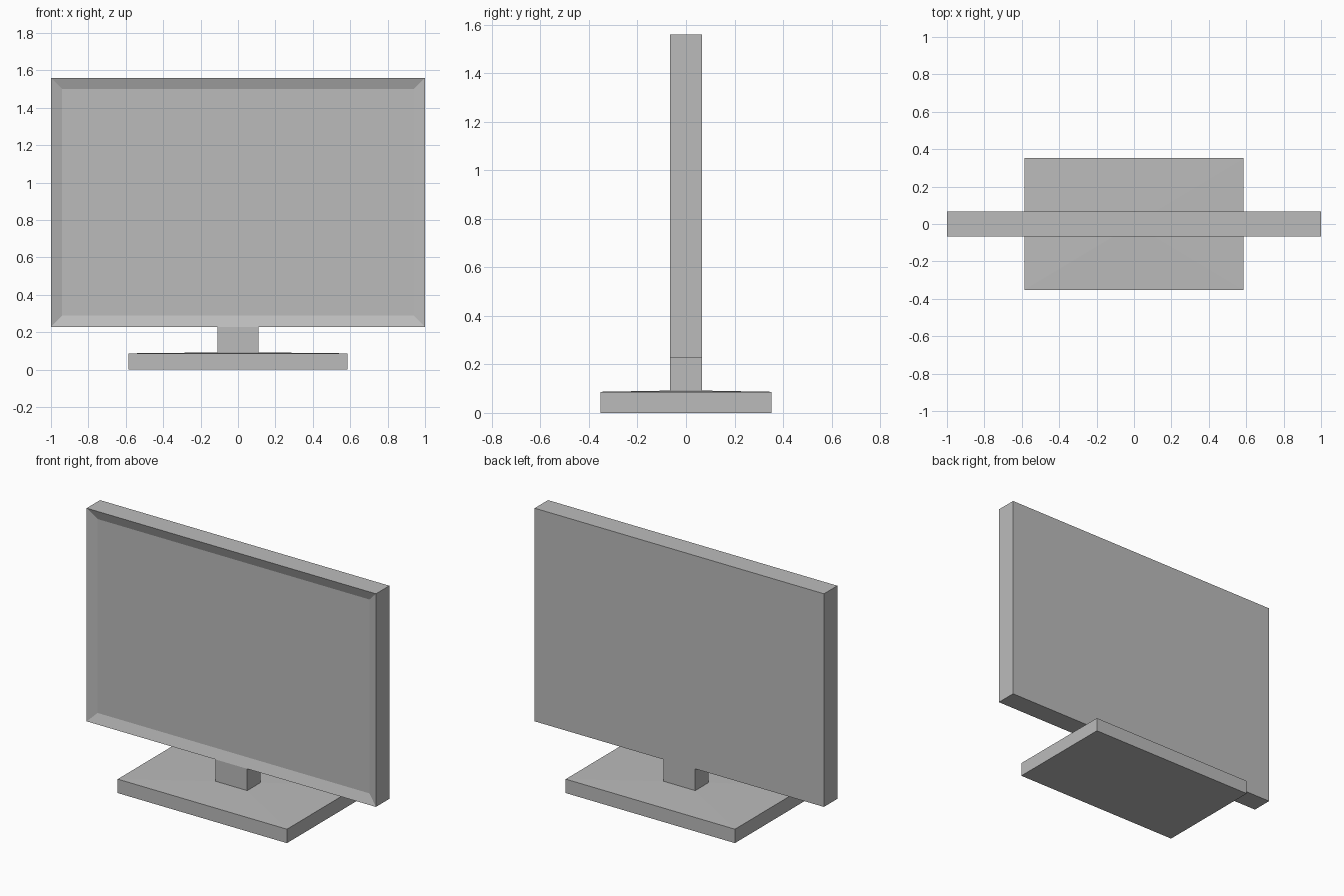
import bpy
import bmesh

cube = bpy.data.objects.get("Cube")
if cube:
    bpy.data.objects.remove(cube, do_unlink=True)

GREY = (0.5, 0.5, 0.5, 1.0)
mat = bpy.data.materials.new("plain grey")
mat.use_nodes = True
mat.diffuse_color = GREY
mat.node_tree.nodes["Principled BSDF"].inputs["Base Color"].default_value = GREY


def box(name, half_x, half_y, z0, z1, inset_dir=None, border=0.0, depth=0.0):
    """Box centred on x and y; optionally inset the face that looks along inset_dir."""
    bm = bmesh.new()
    bmesh.ops.create_cube(bm, size=2)
    for v in bm.verts:
        v.co.x *= half_x
        v.co.y *= half_y
        v.co.z = z1 if v.co.z > 0 else z0
    bm.normal_update()
    if inset_dir:
        face = max(bm.faces, key=lambda f: sum(a * b for a, b in zip(f.normal, inset_dir)))
        bmesh.ops.inset_region(bm, faces=[face], thickness=border, depth=depth)
    mesh = bpy.data.meshes.new(name)
    bm.to_mesh(mesh)
    bm.free()
    mesh.materials.append(mat)
    obj = bpy.data.objects.new(name, mesh)
    bpy.context.collection.objects.link(obj)
    return obj


THICK = 0.066      # half depth shared by panel and neck
NECK = 0.11        # half width of the neck
PANEL_Z = 0.228

# Panel with a shallow sloped frame around the sunken screen
box("screen_panel", 1.0, THICK, PANEL_Z, 1.56, (0, -1, 0), 0.085, -0.022)

# Neck joining panel and base
box("neck", NECK, THICK, 0.08, PANEL_Z)

# Base whose top rises very slightly towards the neck
base = box("base", 0.585, 0.352, 0.0, 0.087, (0, 0, 1), 0.2, 0.005)
for v in base.data.vertices:
    if v.co.z > 0.09:
        v.co.x = NECK if v.co.x > 0 else -NECK
        v.co.y = THICK if v.co.y > 0 else -THICK
